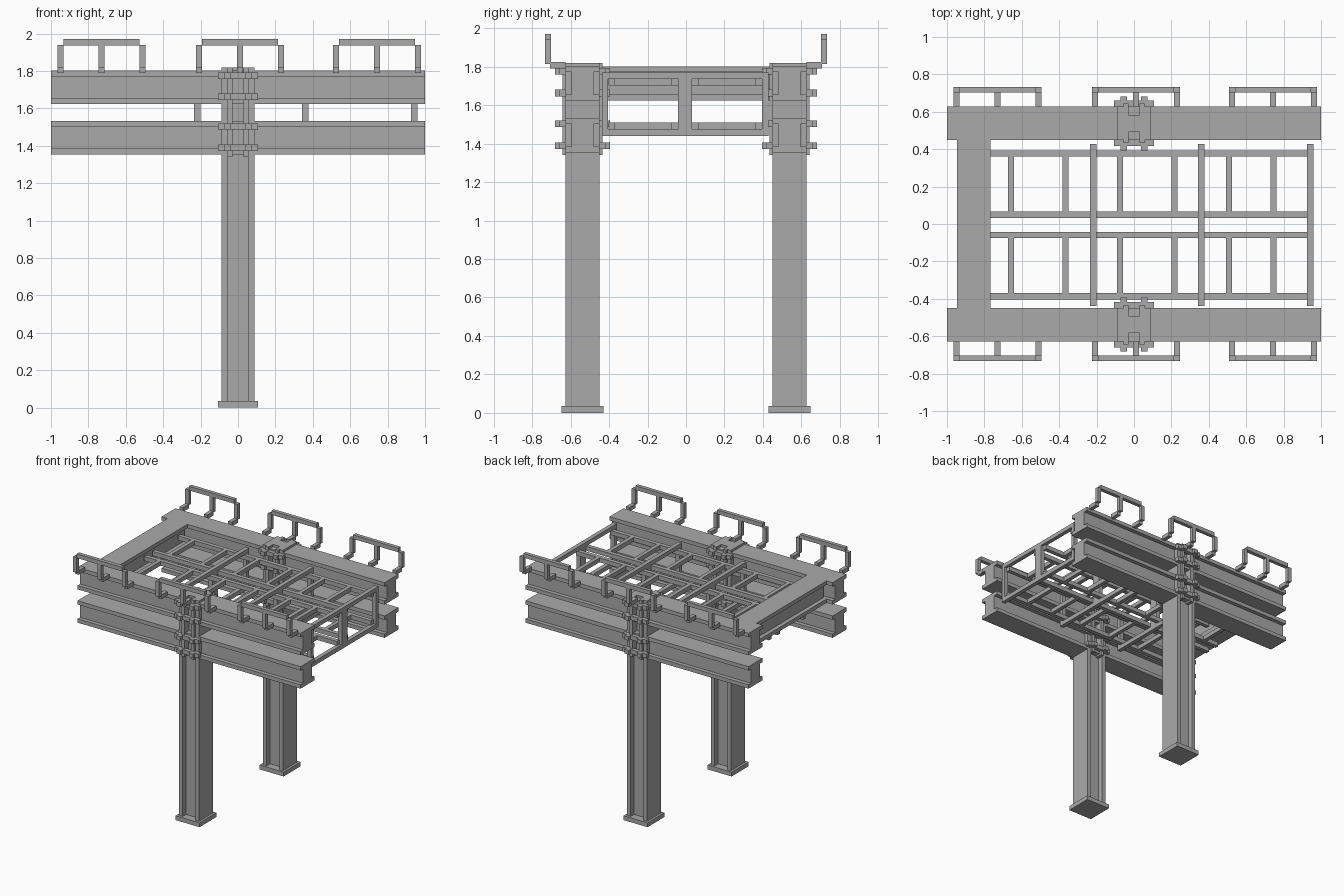
import bpy, bmesh

cube = bpy.data.objects.get("Cube")
if cube:
    bpy.data.objects.remove(cube, do_unlink=True)

steel = bpy.data.materials.new("steel_grey")
steel.use_nodes = True
grey = (0.4, 0.4, 0.4, 1)
steel.diffuse_color = grey
steel.node_tree.nodes["Principled BSDF"].inputs["Base Color"].default_value = grey


def finish(name, bm):
    bmesh.ops.recalc_face_normals(bm, faces=bm.faces)
    mesh = bpy.data.meshes.new(name)
    bm.to_mesh(mesh)
    bm.free()
    mesh.materials.append(steel)
    obj = bpy.data.objects.new(name, mesh)
    bpy.context.collection.objects.link(obj)
    return obj


def boxes(name, spans):
    """One object made of boxes, each given as x, y and z ranges."""
    bm = bmesh.new()
    for span in spans:
        verts = bmesh.ops.create_cube(bm, size=1)["verts"]
        for v in verts:
            for axis, (lo, hi) in enumerate(span):
                v.co[axis] = (lo + hi) / 2 + v.co[axis] * (hi - lo)
    return finish(name, bm)


def i_beam(name, place, length, half, flange, web):
    """I profile in (u, v), flanges at v = +-half, extruded along w."""
    f = half - flange
    quarter = [(web, 0), (web, f), (half, f), (half, half)]
    right = [(u, -v) for u, v in quarter[:0:-1]] + quarter[1:]
    outline = right + [(-u, -v) for u, v in right]
    bm = bmesh.new()
    face = bm.faces.new([bm.verts.new(place(u, v, length[0])) for u, v in outline])
    grown = bmesh.ops.extrude_face_region(bm, geom=[face])["geom"]
    shift = place(0, 0, length[1])
    start = place(0, 0, length[0])
    for v in grown:
        if isinstance(v, bmesh.types.BMVert):
            for axis in range(3):
                v.co[axis] += shift[axis] - start[axis]
    return finish(name, bm)


HALF = 0.089       # half the beam depth
SIDE = 0.538       # distance of the side frames from the centre
UPPER, LOWER = 1.713, 1.443
CLAMPS = (1.775, 1.663, 1.503, 1.39)

for side, s in (("front", -1), ("back", 1)):
    cy = s * SIDE

    def ys(a, b):
        return tuple(sorted((cy + s * a, cy + s * b)))

    # Column and its foot plate
    i_beam(side + "_column", lambda u, v, w: (v, cy + u, w),
           (0.03, 1.82), HALF, 0.032, 0.045)
    boxes(side + "_foot_plate", [((-0.108, 0.108), ys(-0.108, 0.108), (0, 0.035))])

    # Pair of long girders
    for label, z in (("upper", UPPER), ("lower", LOWER)):
        i_beam(f"{side}_{label}_girder", lambda u, v, w: (w, cy + u, z + v),
               (-1, 1), HALF, 0.031, 0.056)

    # Clamps and vertical straps on both faces of the column
    plates, straps = [], []
    for k in (-1, 1):
        for z in CLAMPS:
            zs = (z - 0.017, z + 0.017)
            plates.append(((-0.108, 0.108), ys(k * HALF, k * 0.121), zs))
            for m in (-1, 1):
                xs = tuple(sorted((m * 0.037, m * 0.073)))
                plates.append((xs, ys(k * 0.121, k * 0.144), zs))
        for m in (-1, 1):
            xs = tuple(sorted((m * 0.03, m * 0.057)))
            straps.append((xs, ys(k * 0.04, k * 0.105), (1.34, 1.82)))
    boxes(side + "_clamps", plates)
    boxes(side + "_straps", straps)

    # Three guard rails on outward brackets
    for label, cx in (("right", -0.73), ("middle", 0.01), ("left", 0.743)):
        parts = [((cx - 0.203, cx + 0.203), ys(0.164, 0.195), (1.937, 1.97))]
        for dx in (-0.219, 0, 0.219):
            xs = (cx + dx - 0.016, cx + dx + 0.016)
            parts.append((xs, ys(HALF, 0.168), (1.79, 1.823)))
            parts.append((xs, ys(0.164, 0.195), (1.815, 1.937 if dx == 0 else 1.94)))
        boxes(f"{side}_{label}_guard_rail", parts)

# Beam joining the upper girders
i_beam("cross_beam", lambda u, v, w: (-0.857 + u, w, UPPER + v),
       (-SIDE + 0.08, SIDE - 0.08), HALF, 0.031, 0.056)

# Cross frames
MID = -0.005
for i, x in enumerate((-0.217, 0.36, 0.943)):
    xs = (x - 0.017, x + 0.017)
    parts = [(xs, (MID - 0.433, MID + 0.433), zs)
             for zs in ((1.737, 1.77), (1.44, 1.475))]
    for lo, hi in ((-0.433, -0.401), (-0.036, 0.036), (0.401, 0.433)):
        parts.append((xs, (MID + lo, MID + hi), (1.475, 1.737)))
    boxes(f"cross_frame_{i + 1}", parts)

# Four ladder-like racks, two side by side on two levels
for level, zs in (("upper", (1.702, 1.737)), ("lower", (1.475, 1.51))):
    for side, s in (("front", -1), ("back", 1)):
        def span(a, b):
            return tuple(sorted((MID + s * a, MID + s * b)))
        parts = [((-0.79, 0.94), span(a, a + 0.034), zs) for a in (0.037, 0.365)]
        for x in (-0.657, -0.367, -0.075, 0.217, 0.507, 0.745):
            parts.append(((x - 0.016, x + 0.016), span(0.071, 0.365), zs))
        boxes(f"{level}_{side}_rack", parts)
